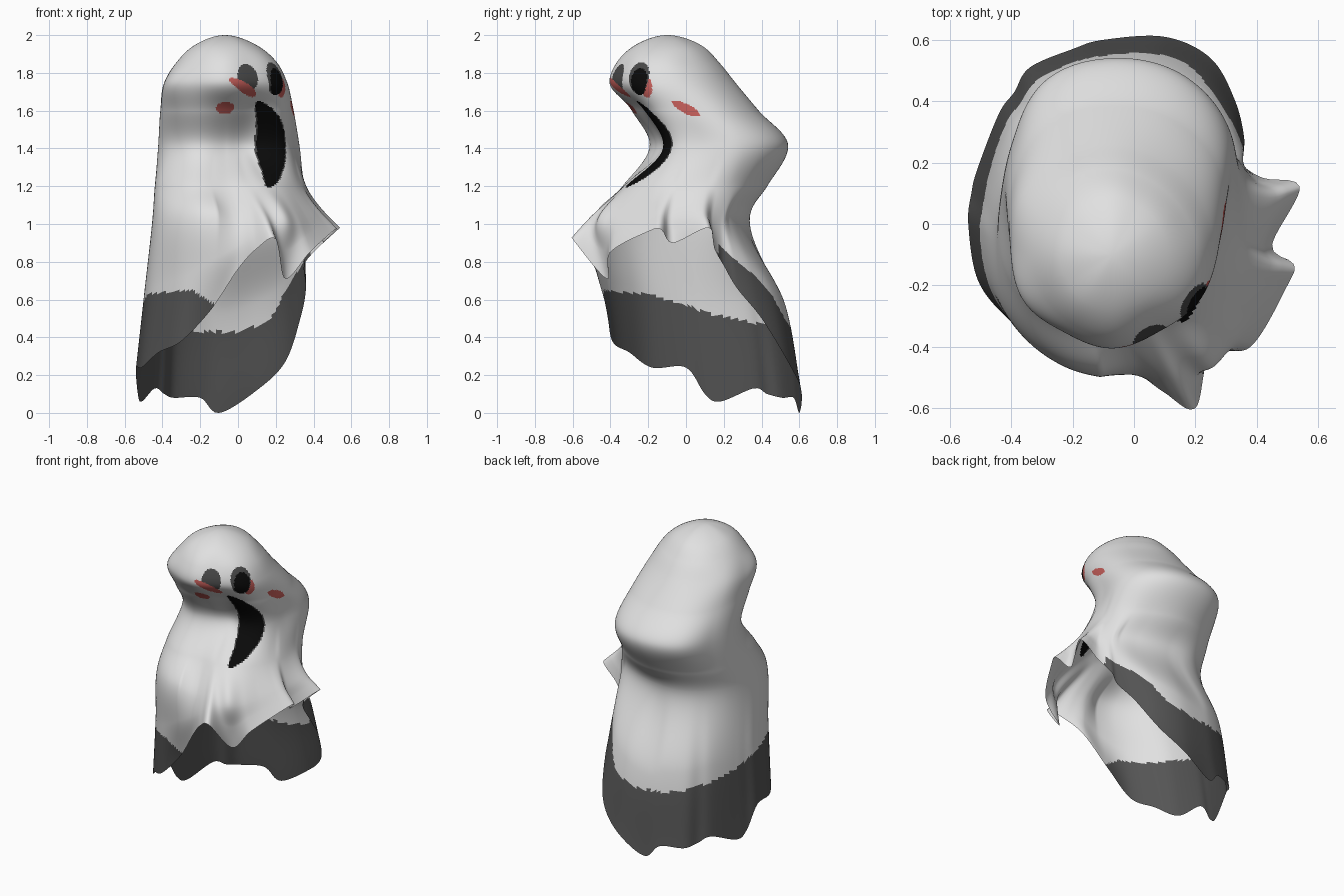
import bpy, math
from mathutils import Vector

if "Cube" in bpy.data.objects:
    bpy.data.objects.remove(bpy.data.objects["Cube"])

SEG, SUB = 256, 24      # columns around, rows per control span


def material(name, rgb):
    m = bpy.data.materials.new(name)
    m.diffuse_color = (*rgb, 1)
    m.use_nodes = True
    m.node_tree.nodes["Principled BSDF"].inputs["Base Color"].default_value = m.diffuse_color
    return m


MATS = [material("sheet_white", (0.75, 0.75, 0.75)),
        material("hem_grey", (0.09, 0.09, 0.09)),
        material("hollow_black", (0.003, 0.003, 0.003)),
        material("socket_grey", (0.065, 0.065, 0.065)),
        material("blush_red", (0.55, 0.11, 0.10))]
WHITE, HEM, BLACK, SOCKET, RED = range(5)

# Horizontal sections of the sheet: height, centre, radii every 30 degrees
RINGS = [
    (1.94, (-.07, -.10), [.18, .18, .18, .19, .18, .17, .17, .17, .18, .18, .18, .18]),
    (1.85, (-.07, -.10), [.28, .27, .27, .28, .28, .27, .26, .26, .26, .27, .26, .28]),
    (1.75, (-.07, -.08), [.33, .33, .33, .34, .34, .34, .32, .335, .315, .325, .31, .33]),
    (1.60, (-.06, .00), [.35, .38, .385, .385, .39, .37, .35, .345, .32, .275, .26, .33]),
    (1.42, (-.06, .08), [.365, .43, .46, .46, .45, .385, .36, .34, .31, .24, .23, .34]),
    (1.20, (-.05, .02), [.41, .43, .41, .41, .41, .40, .39, .41, .40, .34, .39, .40]),
    (1.05, (.00, -.05), [.45, .43, .38, .38, .43, .45, .45, .47, .46, .44, .52, .44]),
]
APEX = Vector((-.07, -.10, 2.0))

# Hem outline, anticlockwise: high with corners at front right, low at back left
HEM_PTS = [Vector(p) for p in (
    (.54, .12, .98), (.42, .15, .87), (.35, .20, .78), (.36, .27, .66),
    (.33, .40, .50), (.25, .54, .27), (.10, .61, .12), (-.10, .60, .0),
    (-.20, .57, .08), (-.34, .51, .08), (-.39, .43, .10), (-.44, .36, .13),
    (-.51, .18, .06), (-.53, .10, .10), (-.54, .0, .24), (-.51, -.18, .24),
    (-.42, -.30, .32), (-.30, -.39, .38), (-.14, -.42, .55), (.0, -.48, .76),
    (.10, -.55, .87), (.20, -.60, .92), (.25, -.42, .71), (.38, -.40, .85),
    (.50, -.20, .96), (.52, -.13, .97), (.45, -.07, .90))]
HEM_ANG = [math.degrees(math.atan2(p.y, p.x)) % 360 for p in HEM_PTS]

# Top of the grey border by angle
BORDER = [(0, 0), (18, 0), (25, .90), (50, .74), (62, .64), (74, .48), (90, .43), (110, .43),
          (160, .52), (200, .63), (240, .65), (256, .56), (262, 0), (361, 0)]


def spline(a, b, c, d, t):
    return (b * 2 + (c - a) * t + (a * 2 - b * 5 + c * 4 - d) * t * t
            + (b * 3 - a - c * 3 + d) * t ** 3) * 0.5


def around(vals, i, t):
    n = len(vals)
    return spline(*(vals[(i + k) % n] for k in (-1, 0, 1, 2)), t)


def chord_spline(pts):
    """Smooth line through pts[1:-1], spaced by chord length so it does not ripple."""
    d = [max((b - a).length, 1e-4) ** 0.8 for a, b in zip(pts, pts[1:])]
    tan = [None] + [((pts[i] - pts[i - 1]) / d[i - 1] * d[i] + (pts[i + 1] - pts[i]) / d[i] * d[i - 1])
                    / (d[i - 1] + d[i]) for i in range(1, len(pts) - 1)]
    line = []
    for i in range(1, len(pts) - 2):
        for k in range(1, SUB + 1):
            t = k / SUB
            h = t * t * (3 - 2 * t)
            line.append(pts[i] * (1 - h) + pts[i + 1] * h
                        + tan[i] * d[i] * t * (1 - t) ** 2 - tan[i + 1] * d[i] * t * t * (1 - t))
    return line


def hem_at(deg):
    n = len(HEM_ANG)
    for i in range(n):
        span = (HEM_ANG[(i + 1) % n] - HEM_ANG[i]) % 360
        off = (deg - HEM_ANG[i]) % 360
        if off < span:
            return around(HEM_PTS, i, off / span)
    return HEM_PTS[0].copy()


def border_at(deg):
    for (a, za), (b, zb) in zip(BORDER, BORDER[1:]):
        if a <= deg < b:
            return za + (zb - za) * (deg - a) / (b - a)
    return 0


def meridian(deg):
    """One line of the sheet from the crown to the hem."""
    c, s = math.cos(math.radians(deg)), math.sin(math.radians(deg))
    pts = [APEX]
    hem = hem_at(deg)
    for z, (cx, cy), radii in RINGS:
        r = around(radii, int(deg // 30), (deg % 30) / 30)
        pts.append(Vector((cx + r * c, cy + r * s, z)))
    # where the hem is high, let the lowest section follow its folds
    w = 0.7 * min(1, max(0, (hem.z - .6) / .3))
    pts[-1] = pts[-1].lerp(pts[-2].lerp(hem, 0.62), w)
    mid = (pts[-1] + hem) / 2
    bulge = (0.06 * max(0, s) ** 2 * (pts[-1].z - hem.z)
             + 0.035 * math.exp(-((deg - 256) / 18) ** 2))
    pts += [mid + Vector((c, s, 0)) * bulge, hem]
    before = APEX * 2 - pts[1]
    before.z = pts[1].z
    return chord_spline([before] + pts + [hem * 2 - pts[-2]])


def near(p, centre, a, b, tilt=0):
    """Inside an upright ellipse; tilt lowers it towards the face's left."""
    dx, dy, dz = (p[i] - centre[i] for i in range(3))
    dz += tilt * (.77 * dx + .64 * dy)
    return (dx * dx + dy * dy) / a ** 2 + dz * dz / b ** 2 < 1


def colour(p, deg):
    # blush below the eyes
    if near(p, (.035, -.365, 1.722), .09, .027, .5):
        return RED
    # eyes
    if near(p, (.205, -.25, 1.755), .052, .075):
        return BLACK
    if near(p, (.05, -.36, 1.77), .06, .085) or near(p, (.195, -.25, 1.775), .066, .09):
        return SOCKET
    if near(p, (.245, -.215, 1.72), .036, .065):
        return RED
    # cheeks
    if near(p, (-.07, -.28, 1.62), .05, .04) or near(p, (.29, 0, 1.61), .075, .026, .6):
        return RED
    # crescent mouth
    u, f = .77 * p.x + .64 * p.y, .64 * p.x - .77 * p.y
    k = (p.z - 1.42) / .23
    if abs(k) < 1 and f > .05:
        d = abs(u - (.07 - .15 * k * k)) / (.08 * math.sqrt(1 - k * k))
        if d < 1:
            return BLACK if d < .9 else SOCKET
    return HEM if p.z < border_at(deg) else WHITE


# Draped sheet
verts, faces, cols = [APEX.copy()], [], []
lines = [meridian(360 * j / SEG) for j in range(SEG)]
rows = len(lines[0])
for line in lines:
    for p in line:
        p.z = max(0, p.z)
        verts.append(p)
for j in range(SEG):
    a, b = 1 + j * rows, 1 + ((j + 1) % SEG) * rows
    deg = 360 * (j + .5) / SEG
    faces.append((0, a, b))
    cols.append(WHITE)
    for i in range(rows - 1):
        f = (a + i, a + i + 1, b + i + 1, b + i)
        faces.append(f)
        cols.append(colour((verts[f[0]] + verts[f[2]]) / 2, deg))

mesh = bpy.data.meshes.new("draped_sheet")
mesh.from_pydata([tuple(v) for v in verts], [], faces)
for m in MATS:
    mesh.materials.append(m)
for poly, c in zip(mesh.polygons, cols):
    poly.material_index = c
    poly.use_smooth = True
mesh.update()
obj = bpy.data.objects.new("draped_sheet", mesh)
bpy.context.collection.objects.link(obj)
